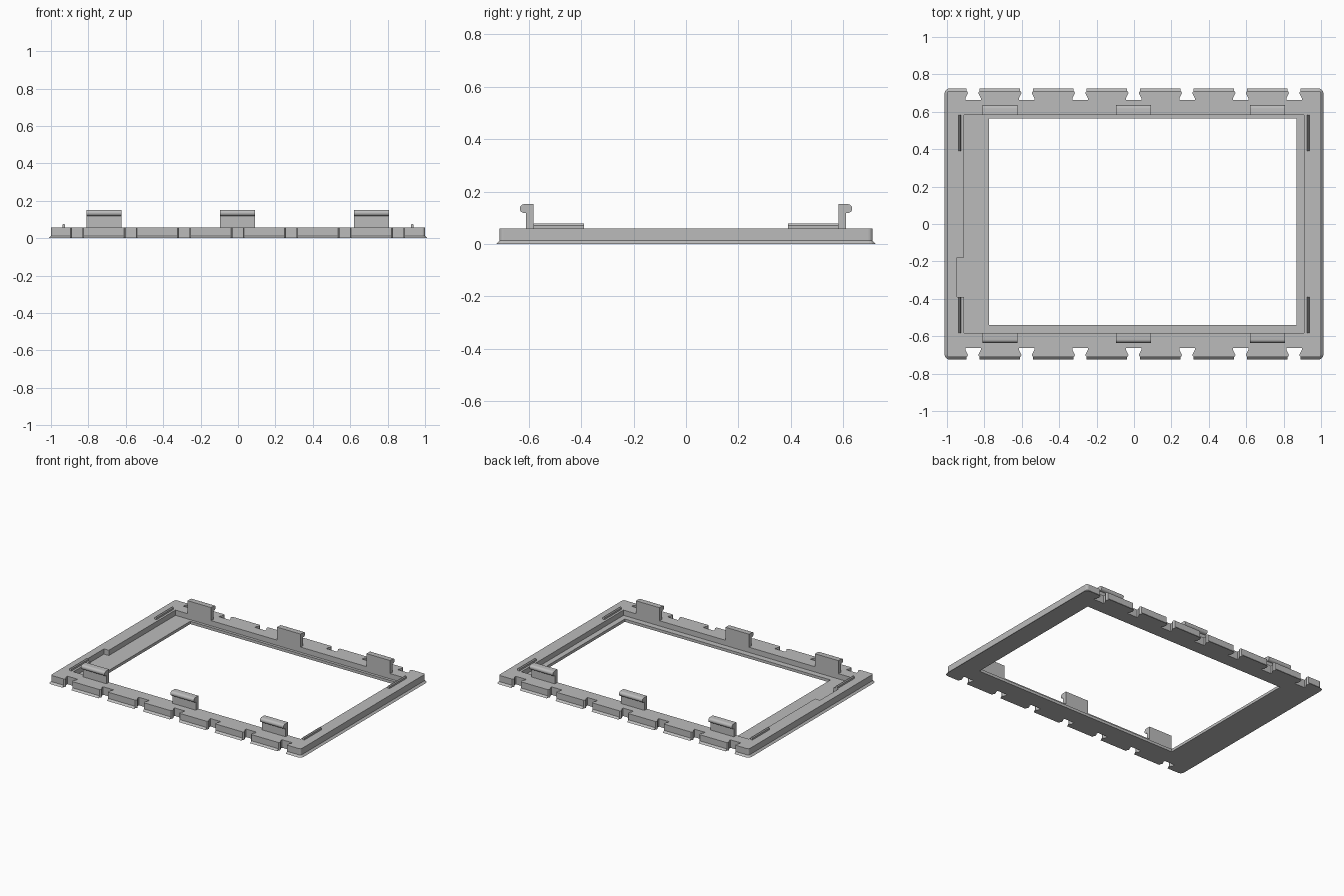
import bpy, bmesh, math

if "Cube" in bpy.data.objects:
    bpy.data.objects.remove(bpy.data.objects["Cube"])

grey = bpy.data.materials.new("light grey")
grey.use_nodes = True
COLOR = (0.5, 0.5, 0.5, 1)
grey.diffuse_color = COLOR
grey.node_tree.nodes["Principled BSDF"].inputs["Base Color"].default_value = COLOR

TOP, LEDGE = 0.058, 0.02
WALL_X, WALL_Y = 0.908, 0.583


def prism(bm, points, start, end, place):
    """Extrude a 2D outline from start to end; place maps (a, b, depth) to xyz."""
    loops = [[bm.verts.new(place(a, b, d)) for a, b in points] for d in (start, end)]
    bm.faces.new(loops[0])
    bm.faces.new(loops[1])
    n = len(points)
    for i in range(n):
        j = (i + 1) % n
        bm.faces.new((loops[0][i], loops[0][j], loops[1][j], loops[1][i]))


def upright(a, b, d):
    return (a, b, d)


def rect(x0, x1, y0, y1):
    return [(x0, y0), (x1, y0), (x1, y1), (x0, y1)]


def finish(bm, name):
    bmesh.ops.recalc_face_normals(bm, faces=bm.faces)
    mesh = bpy.data.meshes.new(name)
    bm.to_mesh(mesh)
    bm.free()
    mesh.materials.append(grey)
    obj = bpy.data.objects.new(name, mesh)
    bpy.context.collection.objects.link(obj)
    return obj


def cut(obj, cutter):
    mod = obj.modifiers.new("cut", 'BOOLEAN')
    mod.operation, mod.solver, mod.object = 'DIFFERENCE', 'EXACT', cutter
    bpy.context.view_layer.objects.active = obj
    bpy.ops.object.modifier_apply(modifier=mod.name)
    bpy.data.objects.remove(cutter)


# Slab with rounded corners and a chamfered underside
bm = bmesh.new()
prism(bm, rect(-1, 1, -0.712, 0.712), 0, TOP, upright)
corners = [e for e in bm.edges if abs(e.verts[0].co.z - e.verts[1].co.z) > 0.01]
bmesh.ops.bevel(bm, geom=corners, offset=0.014, segments=3, profile=0.5, affect='EDGES')
rim = [e for e in bm.edges if all(v.co.z < 0.001 for v in e.verts)]
bmesh.ops.bevel(bm, geom=rim, offset=0.013, segments=1, affect='EDGES')
frame = finish(bm, "frame")

# Recess with a side pocket
bm = bmesh.new()
prism(bm, [(-WALL_X, -WALL_Y), (WALL_X, -WALL_Y), (WALL_X, WALL_Y), (-WALL_X, WALL_Y),
           (-WALL_X, -0.178), (-0.947, -0.178), (-0.947, -0.39), (-WALL_X, -0.39)],
      LEDGE, 0.2, upright)
cut(frame, finish(bm, "recess_cutter"))

# Window opening
bm = bmesh.new()
prism(bm, rect(-0.776, 0.868, -0.541, 0.563), -0.1, 0.2, upright)
cut(frame, finish(bm, "window_cutter"))

# Dovetail notches along front and back
half = [(0.041, 0.662), (0.041, 0.674), (0.028, 0.698), (0.029, 0.705), (0.035, 0.712), (0.035, 0.8)]
dovetail = half + [(-x, y) for x, y in reversed(half)]
bm = bmesh.new()
for side in (-1, 1):
    for i in range(-3, 4):
        prism(bm, [(x + i * 0.286 - 0.002, y * side) for x, y in dovetail], -0.1, 0.2, upright)
cut(frame, finish(bm, "notch_cutter"))

# Snap clips with rounded hooks
hook = [(0.618 + 0.017 * math.sin(t), 0.135 + 0.017 * math.cos(t))
        for t in (math.pi * k / 10 for k in range(11))]
clip = [(WALL_Y, TOP), (WALL_Y, 0.152)] + hook + [(0.612, 0.118), (0.612, TOP)]
for side, label in ((-1, "front"), (1, "back")):
    for x, spot in ((-0.717, "right"), (-0.002, "middle"), (0.714, "left")):
        bm = bmesh.new()
        prism(bm, clip, x - 0.094, x + 0.094, lambda a, b, d: (d, a * side, b))
        obj = finish(bm, f"{label}_{spot}_clip")
        bpy.ops.object.select_all(action='DESELECT')
        obj.select_set(True)
        bpy.context.view_layer.objects.active = obj
        bpy.ops.object.shade_smooth_by_angle(angle=math.radians(35))

# Low ridges beside the short ends of the recess
ridge = [(0.924, TOP), (0.924, 0.07), (0.929, 0.077), (0.934, 0.077), (0.939, 0.07), (0.939, TOP)]
for sx, side in ((-1, "right"), (1, "left")):
    for sy, end in ((-1, "front"), (1, "back")):
        bm = bmesh.new()
        prism(bm, ridge, 0.39 * sy, 0.582 * sy, lambda a, b, d: (a * sx, d, b))
        finish(bm, f"{end}_{side}_ridge")
